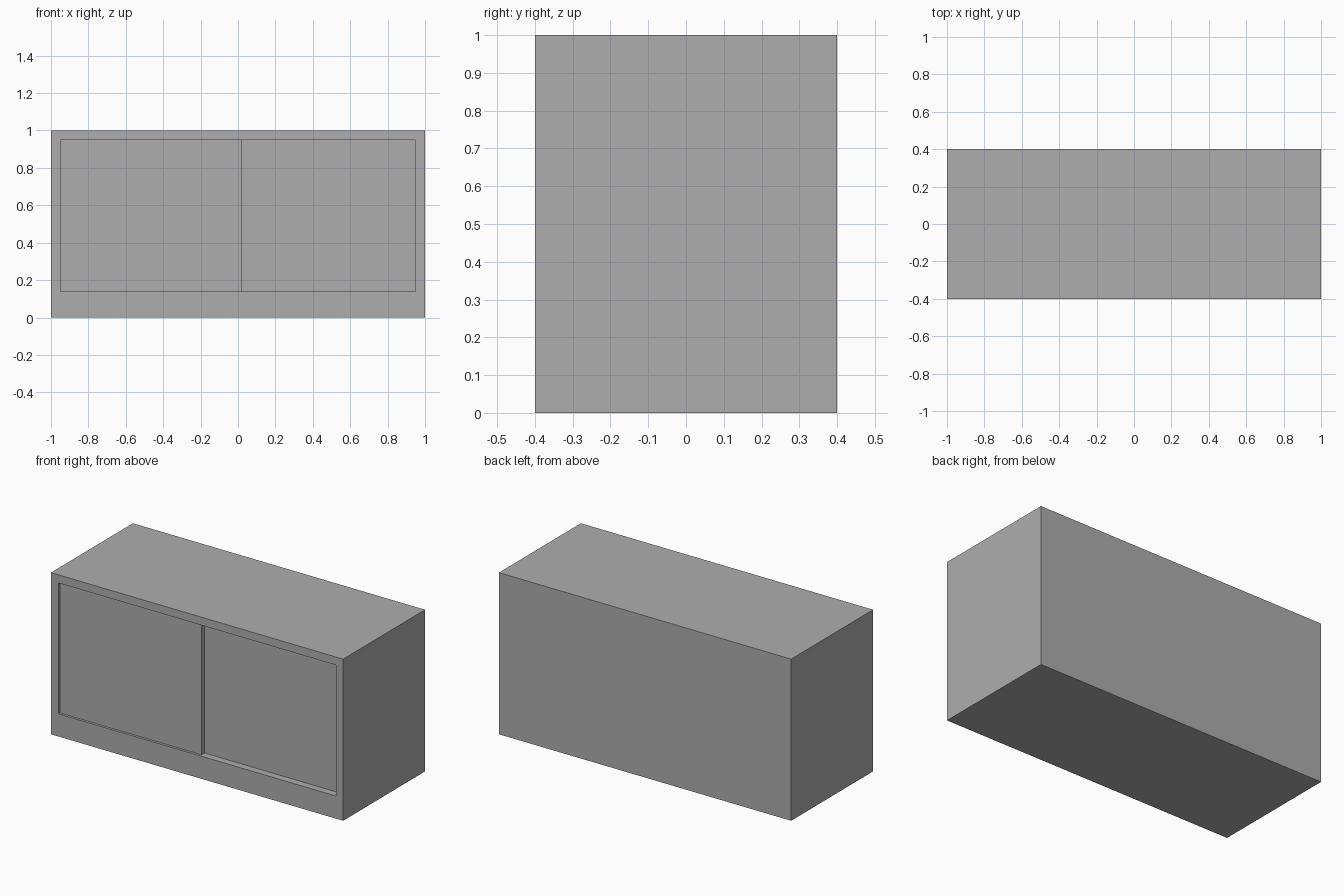
import bpy, bmesh
from mathutils import Vector

old = bpy.data.objects.get("Cube")
if old:
    bpy.data.objects.remove(old, do_unlink=True)

# Single grey finish
grey = bpy.data.materials.new("plain grey")
grey.use_nodes = True
colour = (0.42, 0.42, 0.42, 1)
grey.diffuse_color = colour
grey.node_tree.nodes["Principled BSDF"].inputs["Base Color"].default_value = colour


def box_mesh(low, high):
    low, high = Vector(low), Vector(high)
    bm = bmesh.new()
    bmesh.ops.create_cube(bm, size=1)
    bmesh.ops.scale(bm, vec=high - low, verts=bm.verts)
    bmesh.ops.translate(bm, vec=(low + high) / 2, verts=bm.verts)
    return bm


def finish(bm, name):
    mesh = bpy.data.meshes.new(name)
    bm.normal_update()
    bm.to_mesh(mesh)
    bm.free()
    mesh.materials.append(grey)
    obj = bpy.data.objects.new(name, mesh)
    bpy.context.collection.objects.link(obj)
    return obj


WALL, PLINTH, FRONT = 0.05, 0.14, -0.4

# Cabinet shell: frame the front face, raise the lower rail, hollow it out
bm = box_mesh((-1, FRONT, 0), (1, -FRONT, 1))
bm.normal_update()
front = min(bm.faces, key=lambda f: f.calc_center_median().y)
bmesh.ops.inset_region(bm, faces=[front], thickness=WALL, use_even_offset=True)
for v in front.verts:
    if v.co.z < 0.5:
        v.co.z = PLINTH
bmesh.ops.inset_individual(bm, faces=[front], thickness=0, depth=-0.75)
finish(bm, "cabinet_shell")

# Two overlapping sliding doors, the right one on the outer track
for name, x0, x1, recess in (("right_sliding_door", -0.95, 0.02, 0.015),
                             ("left_sliding_door", -0.02, 0.95, 0.045)):
    y = FRONT + recess
    finish(box_mesh((x0, y, PLINTH), (x1, y + 0.028, 1 - WALL)), name)
